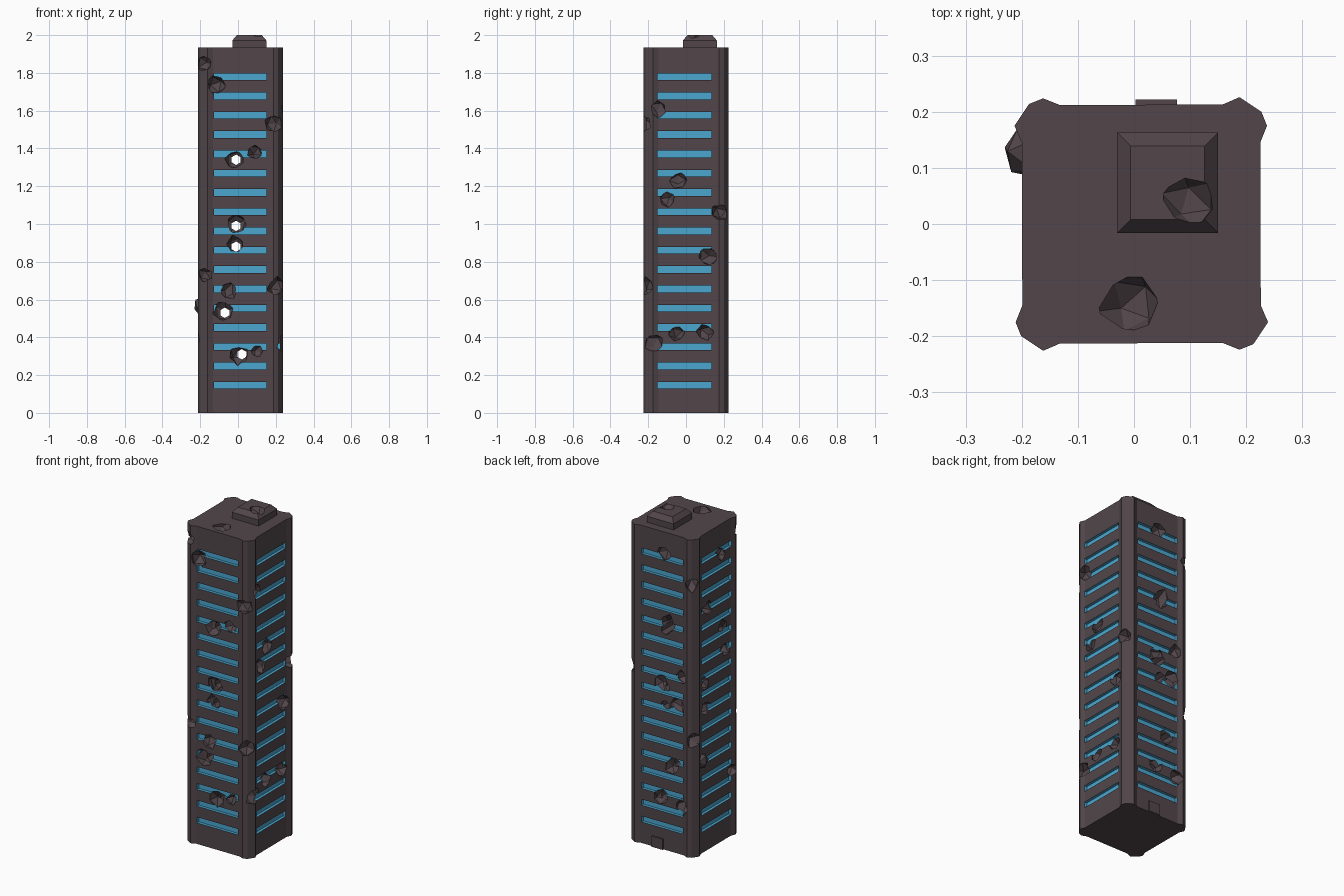
import bpy, bmesh, random
from mathutils import Vector, Matrix

if "Cube" in bpy.data.objects:
    bpy.data.objects.remove(bpy.data.objects["Cube"])

random.seed(4)
CX = 0.013
TOP = 1.935


def material(name, col):
    m = bpy.data.materials.new(name)
    m.diffuse_color = (*col, 1)
    m.use_nodes = True
    m.node_tree.nodes["Principled BSDF"].inputs["Base Color"].default_value = m.diffuse_color
    return m


dark = material("dark_concrete", (0.085, 0.062, 0.07))
blue = material("blue_glass", (0.07, 0.38, 0.62))


def finish(bm, name, mat):
    bmesh.ops.recalc_face_normals(bm, faces=bm.faces)
    me = bpy.data.meshes.new(name)
    bm.to_mesh(me)
    bm.free()
    ob = bpy.data.objects.new(name, me)
    me.materials.append(mat)
    bpy.context.collection.objects.link(ob)
    return ob


def add_box(bm, lo, hi):
    lo, hi = Vector(lo), Vector(hi)
    bmesh.ops.create_cube(bm, size=1, matrix=Matrix.Translation((lo + hi) / 2)
                          @ Matrix.Diagonal((*(hi - lo), 1)))


def add_rock(bm, pos, r):
    # irregular low-poly lump
    vs = bmesh.ops.create_icosphere(bm, subdivisions=1, radius=r)["verts"]
    rot = Matrix.Rotation(random.uniform(0, 6), 3, Vector((random.random(), random.random(), 1)))
    for v in vs:
        v.co = Vector(pos) + rot @ (v.co * random.uniform(0.8, 1.15))


def carve(ob, cutter):
    cutter.hide_render = True
    cutter.hide_set(True)
    mod = ob.modifiers.new("carve_" + cutter.name, "BOOLEAN")
    mod.operation = "DIFFERENCE"
    mod.solver = "EXACT"
    mod.use_self = True
    mod.material_mode = "TRANSFER"
    mod.object = cutter


# tower: square plan with a chamfered pillar at each corner
corner = [(0.145, -0.212), (0.175, -0.224), (0.2, -0.214), (0.226, -0.175), (0.213, -0.145)]
bm = bmesh.new()
ring = []
for k in range(4):
    for x, y in corner:
        for _ in range(k):
            x, y = -y, x
        ring.append(bm.verts.new((x + CX, y, 0)))
base = bm.faces.new(ring)
ext = bmesh.ops.extrude_face_region(bm, geom=[base])
bmesh.ops.translate(bm, vec=(0, 0, TOP),
                    verts=[v for v in ext["geom"] if isinstance(v, bmesh.types.BMVert)])
tower = finish(bm, "tower", dark)

# window slots: 17 floors on four sides
bm = bmesh.new()
for i in range(17):
    a = 0.128 + i * 0.1021
    b = a + 0.036
    for s in (-1, 1):
        y = sorted((s * 0.195, s * 0.25))
        x = sorted((CX + s * 0.196, CX + s * 0.25))
        add_box(bm, (-0.127, y[0], a), (0.15, y[1], b))
        add_box(bm, (x[0], -0.15, a), (x[1], 0.135, b))
windows = finish(bm, "window_cutter", blue)

# battle damage: (along face, height, radius) per side
front = [(-0.18, 1.85, .05), (-0.12, 1.74, .055), (0.19, 1.53, .05), (-0.02, 1.34, .055),
         (0.09, 1.38, .045), (-0.01, 1.0, .055), (-0.01, 0.89, .05), (-0.17, 0.73, .045),
         (-0.05, 0.65, .05), (0.2, 0.67, .05), (-0.08, 0.54, .055), (0, 0.31, .055), (0.1, 0.33, .035)]
right = [(-0.15, 1.61, .05), (-0.04, 1.23, .05), (-0.1, 1.13, .045), (0.18, 1.06, .05),
         (0.12, 0.83, .055), (0.1, 0.43, .05), (-0.17, 0.37, .05), (-0.05, 0.42, .045)]
back = [(0, 1.8, .05), (-0.18, 1.66, .045), (-0.02, 1.38, .06), (0.02, 1.01, .05), (-0.12, 1.08, .045),
        (-0.09, 0.9, .05), (-0.2, 0.71, .05), (-0.05, 0.52, .05), (0.02, 0.31, .05), (-0.12, 0.29, .05)]
left = [(-0.06, 1.75, .04), (0.07, 1.47, .045), (-0.07, 1.3, .045), (-0.1, 1.16, .045),
        (0.1, 1.02, .04), (0.09, 0.87, .045), (-0.15, 0.4, .045)]
bm = bmesh.new()
for u, z, r in front:
    add_rock(bm, (u, -0.205, z), r)
for u, z, r in right:
    add_rock(bm, (CX + 0.208, u, z), r)
for u, z, r in back:
    add_rock(bm, (u, 0.205, z), r)
for u, z, r in left:
    add_rock(bm, (CX - 0.208, u, z), r)
add_rock(bm, (-0.005, -0.145, TOP), 0.06)
add_rock(bm, (0.1, 0.04, 2.01), 0.05)
# shots that passed clean through
for x, z in ((-0.01, 0.99), (-0.01, 0.88), (-0.01, 1.34), (0.02, 0.31), (-0.07, 0.53)):
    bmesh.ops.create_cone(bm, cap_ends=True, segments=6, radius1=0.03, radius2=0.027, depth=0.5,
                          matrix=Matrix.Translation((x, 0, z)) @ Matrix.Rotation(1.5708, 4, "X"))
damage = finish(bm, "damage_cutter", dark)

# rooftop unit with bevelled top
bm = bmesh.new()
rows = []
for inset, z in ((0, TOP), (0, 1.972), (0.024, 2.0)):
    a, b, c, d = -0.03 + inset, 0.15 - inset, -0.016 + inset, 0.163 - inset
    rows.append([bm.verts.new((x, y, z)) for x, y in ((a, c), (b, c), (b, d), (a, d))])
for lo, hi in zip(rows, rows[1:]):
    for i in range(4):
        bm.faces.new((lo[i], lo[(i + 1) % 4], hi[(i + 1) % 4], hi[i]))
bm.faces.new(rows[0])
bm.faces.new(rows[-1])
roof_unit = finish(bm, "roof_unit", dark)

carve(tower, windows)
carve(tower, damage)
carve(roof_unit, damage)

# rear door
bm = bmesh.new()
add_box(bm, (0.003, 0.2, 0), (0.077, 0.222, 0.065))
finish(bm, "rear_door", dark)

# loose rubble stuck to the left wall
bm = bmesh.new()
add_rock(bm, (-0.19, 0.13, 0.56), 0.052)
finish(bm, "wall_rubble", dark)
